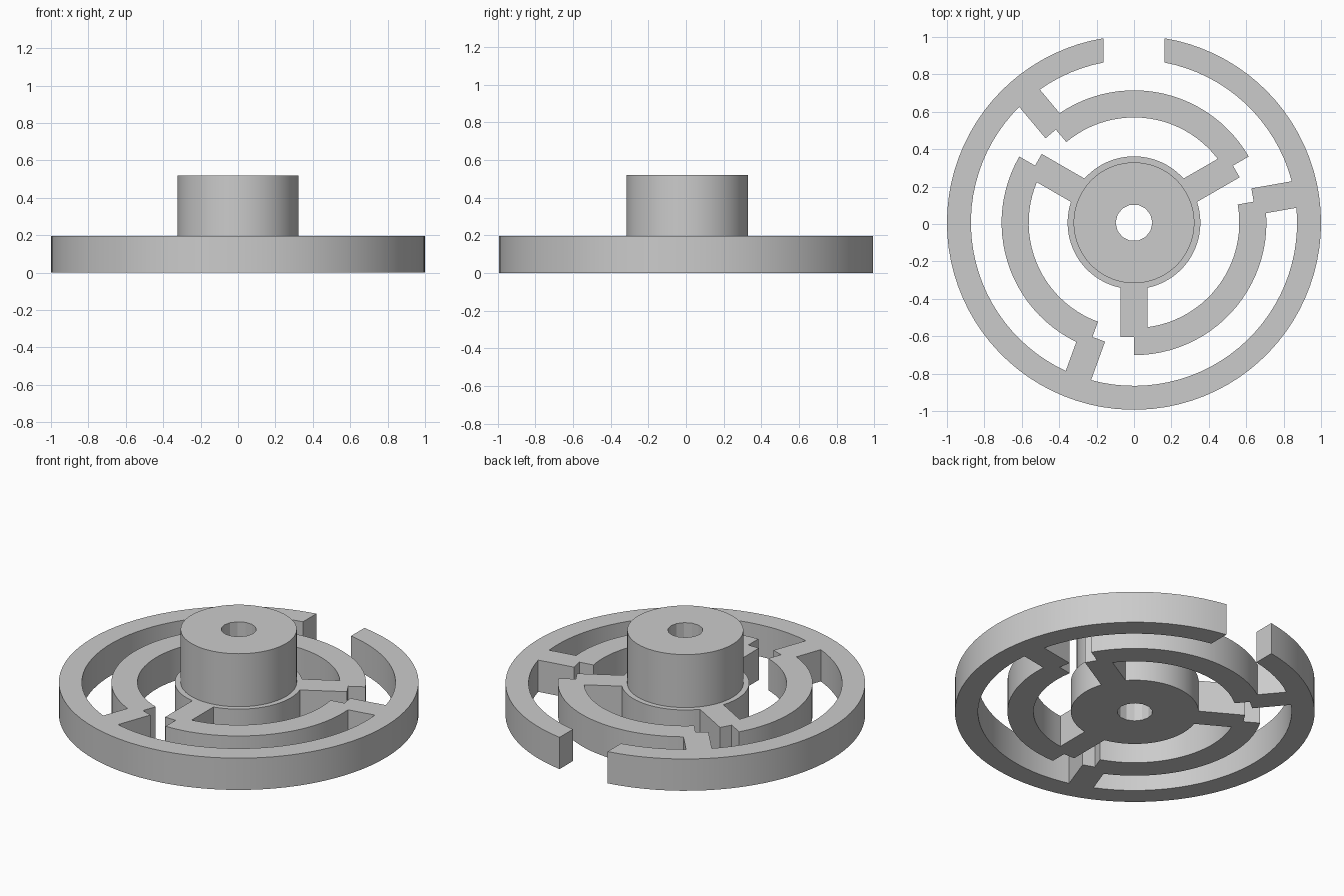
import bpy, bmesh
from math import sin, cos, asin, degrees, radians, sqrt

if "Cube" in bpy.data.objects:
    bpy.data.objects.remove(bpy.data.objects["Cube"])

RIM, RIM_IN = 1.0, 0.872          # outer rim
MID, MID_IN = 0.708, 0.563        # spring arcs
FLANGE, HUB, BORE = 0.355, 0.323, 0.098
HALF = 0.072                      # half width of arms and tabs
ARM_END, TAB_START = 0.611, 0.65
GAP = 0.163                       # half width of the rim opening
PLATE_H, TOP = 0.195, 0.52
CY = (1 - sqrt(1 - GAP * GAP)) / 2


def arc(r, a, b, step=4):
    n = max(2, round(abs(b - a) / step))
    return [(r * cos(radians(a + (b - a) * i / n)), r * sin(radians(a + (b - a) * i / n)))
            for i in range(n + 1)]


def circle(r, n):
    return arc(r, 0, 360, 360 / n)[:-1]


def at(angle, along, side):
    """Point measured along and across a spoke direction."""
    c, s = cos(radians(angle)), sin(radians(angle))
    return (along * c - side * s, along * s + side * c)


def off(width, r):
    return degrees(asin(width / r))


def slot(turn, opened=False):
    """Outline of one of the three slots that separate the springs."""
    arm0, arm1, tab0, tab1 = turn - 90, turn + 30, turn + 10, turn + 130
    start, end = tab1 - off(HALF, RIM_IN), tab0 + off(HALF, RIM_IN)
    if opened:   # the slot breaks out through the rim and takes in its outer edge
        g, o = off(GAP, RIM_IN), off(GAP, RIM)
        rim = arc(RIM_IN, start, 90 + g) + arc(RIM, 90 + o, 450 - o) + arc(RIM_IN, 90 - g, end)
    else:
        rim = arc(RIM_IN, start, end)
    return (arc(FLANGE, arm0 + off(HALF, FLANGE), arm1 - off(HALF, FLANGE))
            + [at(arm1, ARM_END, -HALF), at(arm1, ARM_END, 0)]
            + arc(MID, arm1, tab1 - off(HALF, MID))
            + rim
            + [at(tab0, TAB_START, HALF), at(tab0, TAB_START, 0)]
            + arc(MID_IN, tab0, arm0 + off(HALF, MID_IN)))


def extrude(name, loops, z0, z1, mat):
    bm = bmesh.new()
    edges = []
    for pts in loops:
        vs = [bm.verts.new((x, y + CY, z0)) for x, y in pts]
        edges += [bm.edges.new((vs[i - 1], vs[i])) for i in range(len(vs))]
    bmesh.ops.triangle_fill(bm, edges=edges, use_beauty=True, normal=(0, 0, 1))
    res = bmesh.ops.extrude_face_region(bm, geom=bm.faces[:], use_keep_orig=True)
    for v in res["geom"]:
        if isinstance(v, bmesh.types.BMVert):
            v.co.z = z1
    bmesh.ops.recalc_face_normals(bm, faces=bm.faces[:])
    me = bpy.data.meshes.new(name)
    bm.to_mesh(me)
    bm.free()
    me.materials.append(mat)
    ob = bpy.data.objects.new(name, me)
    bpy.context.collection.objects.link(ob)
    bpy.ops.object.select_all(action='DESELECT')
    ob.select_set(True)
    bpy.context.view_layer.objects.active = ob
    bpy.ops.object.shade_smooth_by_angle(angle=radians(20))
    return ob


grey = bpy.data.materials.new("light_grey")
grey.diffuse_color = (0.6, 0.6, 0.6, 1)
grey.use_nodes = True
grey.node_tree.nodes["Principled BSDF"].inputs["Base Color"].default_value = grey.diffuse_color

# Slotted plate: rim, springs, arms and flange in one piece
extrude("spring_plate", [slot(0, True), slot(120), slot(240), circle(BORE, 14)], 0, PLATE_H, grey)
# Raised hub with bore
extrude("hub", [circle(HUB, 72), circle(BORE, 14)], PLATE_H, TOP, grey)
